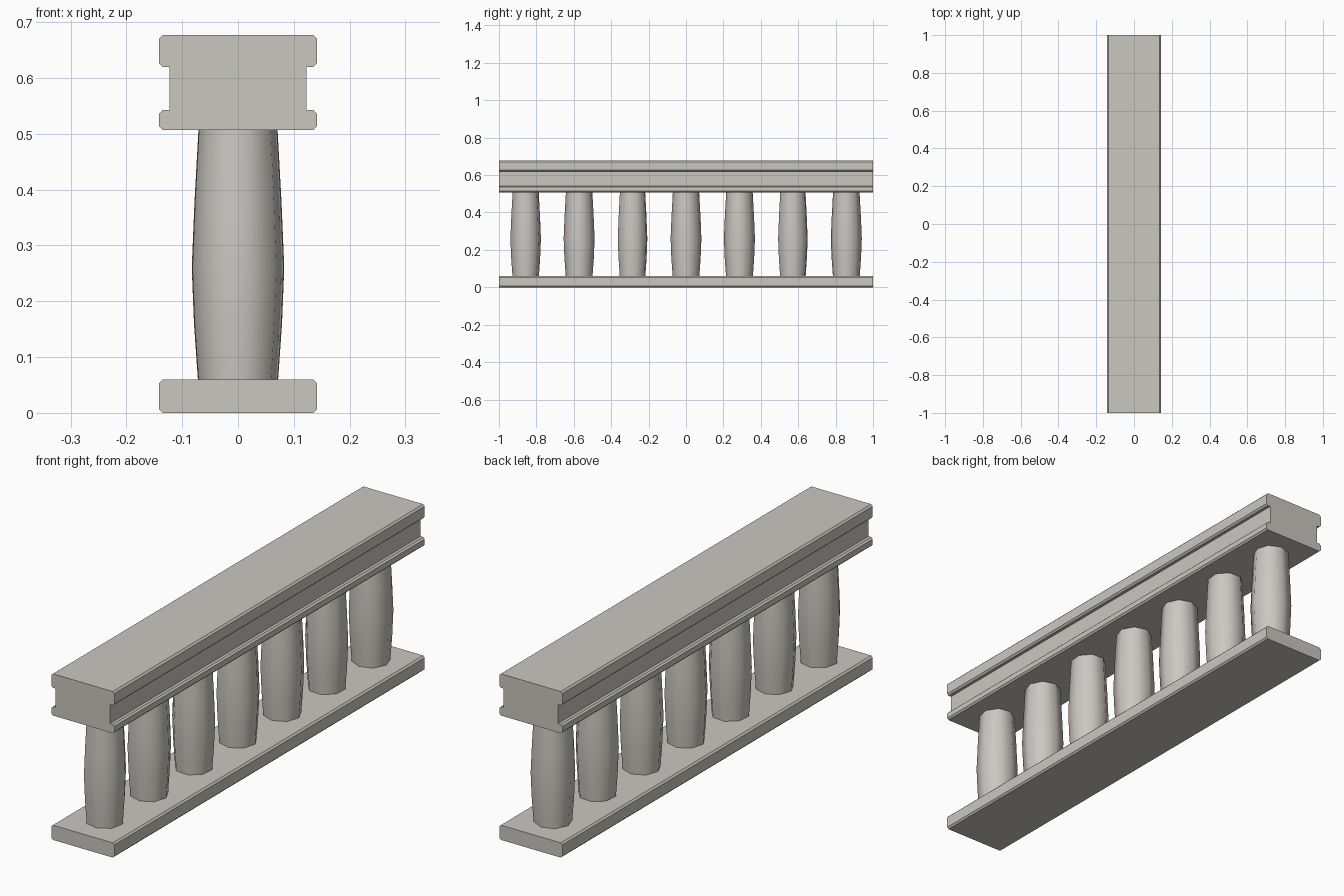
import bpy, bmesh, math, random

if "Cube" in bpy.data.objects:
    bpy.data.objects.remove(bpy.data.objects["Cube"])

random.seed(4)
stone = bpy.data.materials.new("warm grey stone")
stone.diffuse_color = (0.60, 0.57, 0.53, 1)
stone.use_nodes = True
stone.node_tree.nodes["Principled BSDF"].inputs["Base Color"].default_value = stone.diffuse_color


def finish(bm, name, angle):
    bmesh.ops.recalc_face_normals(bm, faces=bm.faces)
    me = bpy.data.meshes.new(name)
    bm.to_mesh(me)
    bm.free()
    me.materials.append(stone)
    ob = bpy.data.objects.new(name, me)
    bpy.context.collection.objects.link(ob)
    bpy.ops.object.select_all(action='DESELECT')
    ob.select_set(True)
    bpy.context.view_layer.objects.active = ob
    bpy.ops.object.shade_smooth_by_angle(angle=math.radians(angle))
    return ob


def rail(name, half):
    """Mirror a half profile (x, z) and extrude it along y."""
    pts = half + [(-x, z) for x, z in reversed(half)]
    bm = bmesh.new()
    face = bm.faces.new([bm.verts.new((x, -1, z)) for x, z in pts])
    ext = bmesh.ops.extrude_face_region(bm, geom=[face])
    for v in ext["geom"]:
        if isinstance(v, bmesh.types.BMVert):
            v.co.y = 1
    return finish(bm, name, 30)


def band(w, z0, z1, c=0.007):
    """Half profile of a slab with chamfered edges."""
    return [(w - c, z0), (w, z0 + c), (w, z1 - c), (w - c, z1)]


# Base slab and moulded handrail
rail("base_slab", band(0.142, 0.0, 0.06))
rail("handrail", band(0.142, 0.507, 0.543) + [(0.123, 0.543), (0.123, 0.62)]
     + band(0.142, 0.62, 0.677))

# Swelling balusters
SIDES = 8
PROFILE = [(0.072, 0.06), (0.079, 0.16), (0.083, 0.26), (0.078, 0.38), (0.071, 0.507)]
for i in range(7):
    y = (i - 3) * 2 / 7
    turn = random.uniform(0, 2 * math.pi / SIDES)
    bm = bmesh.new()
    rings = []
    for r, z in PROFILE:
        rings.append([bm.verts.new((r * math.cos(turn + k * 2 * math.pi / SIDES),
                                    y + r * math.sin(turn + k * 2 * math.pi / SIDES), z))
                      for k in range(SIDES)])
    for a, b in zip(rings, rings[1:]):
        for k in range(SIDES):
            n = (k + 1) % SIDES
            bm.faces.new((a[k], a[n], b[n], b[k]))
    bm.faces.new(rings[0])
    bm.faces.new(rings[-1])
    finish(bm, f"baluster_{i + 1}", 60)
